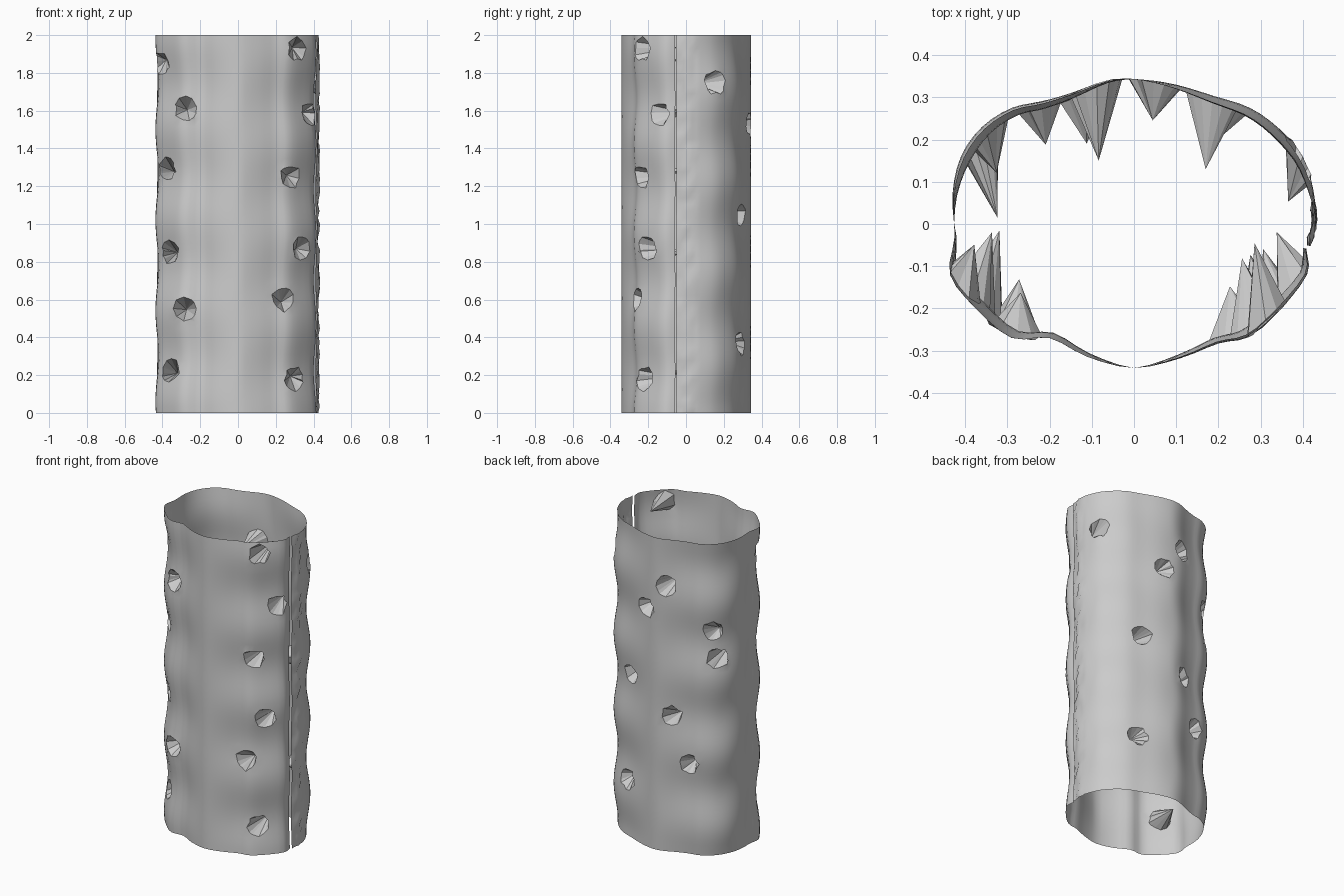
import bpy, bmesh, math, random
from mathutils import Vector

if "Cube" in bpy.data.objects:
    bpy.data.objects.remove(bpy.data.objects["Cube"])

random.seed(4)

# Cross-section outline, running anticlockwise from the open seam on the right
OUTLINE = [(0.418, -0.052), (0.43, 0.01), (0.425, 0.08), (0.40, 0.16), (0.345, 0.225),
           (0.275, 0.275), (0.19, 0.303), (0.10, 0.33), (0.02, 0.342), (-0.06, 0.341),
           (-0.15, 0.31), (-0.22, 0.29), (-0.29, 0.275), (-0.36, 0.23), (-0.41, 0.16),
           (-0.43, 0.07), (-0.425, -0.03), (-0.436, -0.12), (-0.375, -0.20),
           (-0.29, -0.27), (-0.20, -0.27), (-0.11, -0.315), (0.0, -0.341),
           (0.11, -0.318), (0.20, -0.283), (0.27, -0.268), (0.34, -0.21),
           (0.41, -0.12), (0.408, -0.058)]

# Pits in the wall: x, y, z of the centre, then the depth
PITS = [(-0.42, -0.15, 1.85, 0.10), (-0.29, -0.25, 1.61, 0.10), (-0.38, -0.19, 1.29, 0.15),
        (-0.36, -0.21, 0.85, 0.18), (-0.30, -0.25, 0.55, 0.14), (-0.345, -0.22, 0.23, 0.17),
        (0.31, -0.17, 1.93, 0.19), (0.39, -0.14, 1.58, 0.13), (0.27, -0.22, 1.25, 0.16),
        (0.32, -0.17, 0.87, 0.15), (0.25, -0.26, 0.60, 0.12), (0.29, -0.20, 0.18, 0.15),
        (0.39, 0.17, 1.75, 0.11), (-0.10, 0.34, 1.70, 0.18), (0.035, 0.34, 1.53, 0.09),
        (-0.335, 0.25, 1.44, 0.10), (-0.37, 0.20, 1.26, 0.19), (0.17, 0.30, 1.05, 0.16),
        (-0.11, 0.33, 0.87, 0.12), (-0.21, 0.30, 0.58, 0.10), (0.22, 0.29, 0.37, 0.08)]


def spline(points, steps):
    """Open Catmull-Rom curve through the points."""
    p = [Vector(q) for q in points]
    p = [2 * p[0] - p[1]] + p + [2 * p[-1] - p[-2]]
    out = []
    for i in range(1, len(p) - 2):
        a, b, c, d = p[i - 1:i + 3]
        for s in range(steps):
            t = s / steps
            out.append(0.5 * (2 * b + (c - a) * t + (2 * a - 5 * b + 4 * c - d) * t * t
                              + (3 * b - a - 3 * c + d) * t ** 3))
    return out + [p[-2]]


def wall_point(q, z, col):
    """Lumpy wall: the four corners swell and pinch along the height."""
    corner = min(1.0, abs(q.x * q.y) / 0.07)
    phase = {(True, True): 0.0, (False, True): 1.2,
             (False, False): 2.6, (True, False): 3.6}[(q.x > 0, q.y > 0)]
    wave = 0.5 - 0.5 * math.cos(2 * math.pi * (z - 0.02) / 0.48 + phase)
    k = 1 - 0.06 * corner * (1 - wave)
    x, y = q.x * k, q.y * k
    if 0 < col < 5:                       # crumpled strip beside the seam
        x += random.uniform(-0.009, 0.005)
    return x, y, z


# Wall sheet
profile = spline(OUTLINE, 3)
rows = 58
bm = bmesh.new()
grid = [[bm.verts.new(wall_point(q, 2 * r / rows, c)) for c, q in enumerate(profile)]
        for r in range(rows + 1)]
for r in range(rows):
    for c in range(len(profile) - 1):
        bm.faces.new((grid[r][c], grid[r][c + 1], grid[r + 1][c + 1], grid[r + 1][c]))
for f in bm.faces:
    f.smooth = True
wall = [v.co.copy() for v in bm.verts]

# Pits: cut a hole, round its rim, then fan it to a tip pointing inwards
for px, py, pz, depth in PITS:
    # on the sides match y first, elsewhere match x first
    wx, wy = (0.3, 1) if abs(px) > 0.38 else (1, 0.3)
    centre = min((co for co in wall if co.x * px > 0 and co.y * py > 0),
                 key=lambda co: (wx * (co.x - px)) ** 2 + (wy * (co.y - py)) ** 2
                 + (co.z - pz) ** 2).copy()
    centre.z = pz
    hole = [f for f in bm.faces if (f.calc_center_median() - centre).length < 0.054]
    inside = set(hole)
    rim = [(l.vert, l.link_loop_next.vert) for f in hole for l in f.loops
           if any(g not in inside for g in l.edge.link_faces) or len(l.edge.link_faces) == 1]
    bmesh.ops.delete(bm, geom=hole, context='FACES')
    for v in {v for e in rim for v in e}:
        off = v.co - centre
        if 0 < v.co.z < 2 and off.length > 0.01:
            v.co = centre + off * (random.uniform(0.052, 0.07) / off.length)
    inward = Vector((-centre.x * 0.12, -centre.y, 0)).normalized()
    tip = bm.verts.new(centre + inward * depth + Vector((0, 0, random.uniform(-0.02, 0.02))))
    for a, b in rim:
        bm.faces.new((a, b, tip)).smooth = False

mesh = bpy.data.meshes.new("pitted_tube")
bm.to_mesh(mesh)
bm.free()
tube = bpy.data.objects.new("pitted_tube", mesh)
bpy.context.collection.objects.link(tube)

# Single grey colour
grey = bpy.data.materials.new("plain_grey")
grey.diffuse_color = (0.6, 0.6, 0.6, 1)
grey.use_nodes = True
grey.node_tree.nodes["Principled BSDF"].inputs["Base Color"].default_value = grey.diffuse_color
mesh.materials.append(grey)
